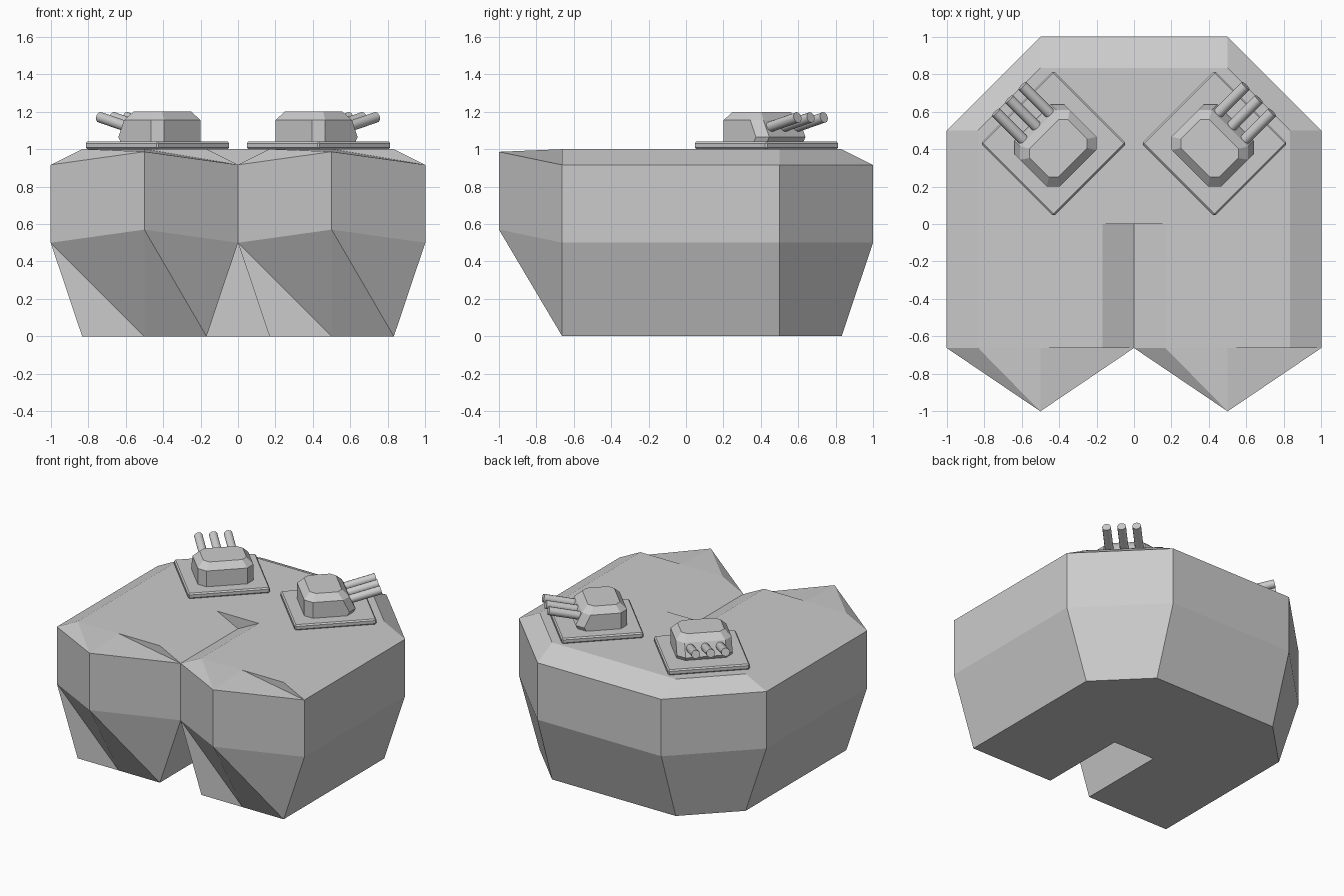
import bpy, bmesh, math
from mathutils import Matrix, Vector

if "Cube" in bpy.data.objects:
    bpy.data.objects.remove(bpy.data.objects["Cube"])

F = -0.662            # y of the front shoulder line
IN, TIP = 0.168, 0.07  # inset of top/bottom caps, lift of the front tips


def finish(name, bm):
    bmesh.ops.remove_doubles(bm, verts=bm.verts, dist=1e-5)
    bmesh.ops.recalc_face_normals(bm, faces=bm.faces)
    mesh = bpy.data.meshes.new(name)
    bm.to_mesh(mesh)
    bm.free()
    ob = bpy.data.objects.new(name, mesh)
    bpy.context.collection.objects.link(ob)
    return ob


# Hull: twin-pointed faceted body with a V channel above and below
bm = bmesh.new()


def face(*pts):
    bm.faces.new([bm.verts.new(p) for p in pts])


outline = [(0, F), (.5, -1), (1, F), (1, .5), (.5, 1),
           (-.5, 1), (-1, .5), (-1, F), (-.5, -1)]


def mid(i, z):
    x, y = outline[i % 9]
    return (x, y, z + (TIP if y == -1 else 0))


for i in range(9):
    face(mid(i, .5), mid(i + 1, .5), mid(i + 1, .916), mid(i, .916))


def cap(zm, zc, s):
    """Close the hull from mid height zm to cap height zc; s mirrors the front facets."""
    a = 1 - IN
    # sides and back slopes
    rim = [(a, F), (a, .5), (.5, a), (-.5, a), (-a, .5), (-a, F)]
    for k in range(5):
        p, q = rim[k], rim[k + 1]
        face(mid(k + 2, zm), mid(k + 3, zm), (*q, zc), (*p, zc))
    # flat cap, notched along the channel
    face(*[(x, y, zc) for x, y in rim + [(-.5, F), (-IN, F), (-IN, 0), (IN, 0), (IN, F), (.5, F)]])
    # channel walls and end
    for x in (-IN, IN):
        face((0, F, zm), (0, 0, zm), (x, 0, zc), (x, F, zc))
    face((0, 0, zm), (-IN, 0, zc), (IN, 0, zc))
    # skewed front facets of each lobe
    for c in (-.5, .5):
        L, R = (c - s * .5, F, zm), (c + s * .5, F, zm)
        tip = (c, -1, zm + (TIP))
        lo, ce, hi = [(c + s * d, F, zc) for d in (-.5 + IN, 0, .5 - IN)]
        for tri in ((L, lo, ce), (L, tip, ce), (tip, ce, hi), (tip, R, hi)):
            face(*tri)


cap(.5, 0, 1)
cap(.916, 1, -1)
finish("hull", bm)


# Turrets: local +x is the firing direction
def turret(side, x, angle):
    place = Matrix.Translation((x, .43, 0)) @ Matrix.Rotation(angle, 4, 'Z')

    # bevelled base plate
    bm = bmesh.new()
    bmesh.ops.create_cube(bm, size=1, matrix=Matrix.Translation((0, 0, 1.02))
                          @ Matrix.Diagonal((.55, .55, .04, 1)))
    bmesh.ops.bevel(bm, geom=bm.edges[:], offset=.009, segments=1, affect='EDGES')
    finish(side + "_turret_plate", bm).matrix_world = place

    # chamfered housing with a sloped face
    bm = bmesh.new()
    rings = []
    for z, back, front, w, c in ((1.035, .187, .14, .187, .05), (1.065, .187, .158, .187, .05),
                                 (1.155, .187, .115, .187, .05), (1.2, .145, .07, .145, .035)):
        pts = [(front - c, -w), (front, -w + c), (front, w - c), (front - c, w),
               (-back + c, w), (-back, w - c), (-back, -w + c), (-back + c, -w)]
        rings.append([bm.verts.new((px, py, z)) for px, py in pts])
    for r, t in zip(rings, rings[1:]):
        for i in range(8):
            j = (i + 1) % 8
            bm.faces.new((r[i], r[j], t[j], t[i]))
    bm.faces.new(rings[0])
    bm.faces.new(rings[-1])
    finish(side + "_turret_housing", bm).matrix_world = place

    # three raised barrels
    bm = bmesh.new()
    p, q = Vector((.05, 0, 1.1)), Vector((.335, 0, 1.17))
    rot = (q - p).to_track_quat('Z', 'Y').to_matrix().to_4x4()
    for v in (-.1, 0, .1):
        bmesh.ops.create_cone(bm, cap_ends=True, segments=12, radius1=.029, radius2=.029,
                              depth=(q - p).length,
                              matrix=Matrix.Translation((p + q) / 2 + Vector((0, v, 0))) @ rot)
    ob = finish(side + "_turret_barrels", bm)
    ob.matrix_world = place
    bpy.ops.object.select_all(action='DESELECT')
    ob.select_set(True)
    bpy.context.view_layer.objects.active = ob
    bpy.ops.object.shade_smooth_by_angle(angle=math.radians(40))


turret("right", .43, math.radians(45))
turret("left", -.43, math.radians(135))
